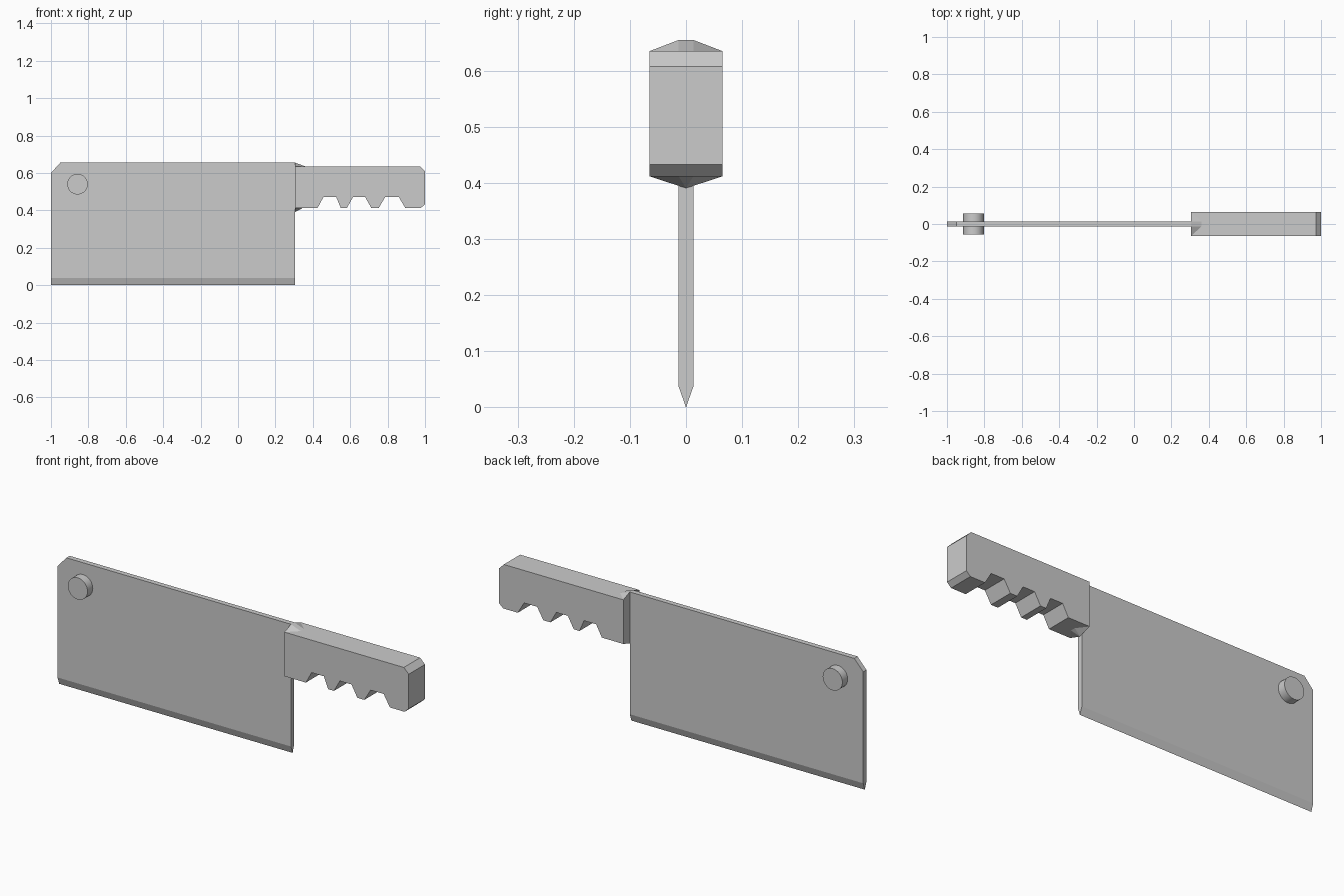
import bpy, bmesh, math
from mathutils import Matrix

if "Cube" in bpy.data.objects:
    bpy.data.objects.remove(bpy.data.objects["Cube"])


def finish(bm, name):
    bmesh.ops.recalc_face_normals(bm, faces=bm.faces)
    mesh = bpy.data.meshes.new(name)
    bm.to_mesh(mesh)
    bm.free()
    obj = bpy.data.objects.new(name, mesh)
    bpy.context.collection.objects.link(obj)
    return obj


def hull(name, points, open_z=None):
    """Convex solid around points; the flat face lying at open_z is left out."""
    bm = bmesh.new()
    for p in points:
        bm.verts.new(p)
    bmesh.ops.convex_hull(bm, input=bm.verts)
    bmesh.ops.dissolve_limit(bm, angle_limit=0.01, verts=bm.verts, edges=bm.edges)
    if open_z is not None:
        base = [f for f in bm.faces if all(abs(v.co.z - open_z) < 1e-4 for v in f.verts)]
        bmesh.ops.delete(bm, geom=base, context='FACES')
    return finish(bm, name)


def prism(name, outline, half):
    """Side outline (x, z) extruded through y."""
    bm = bmesh.new()
    face = bm.faces.new([bm.verts.new((x, -half, z)) for x, z in outline])
    new = bmesh.ops.extrude_face_region(bm, geom=[face])["geom"]
    bmesh.ops.translate(bm, vec=(0, 2 * half, 0),
                        verts=[v for v in new if isinstance(v, bmesh.types.BMVert)])
    return finish(bm, name)


T = 0.013    # blade half thickness
H = 0.065    # handle half thickness
X0 = 0.305   # joint between blade and handle

# Blade with clipped corner and sharpened lower edge
sides = [(-1, 0.037), (X0, 0.037), (X0, 0.655), (-0.95, 0.655), (-1, 0.60)]
hull("blade", [(x, y, z) for x, z in sides for y in (-T, T)]
     + [(-1, 0, 0), (X0, 0, 0)])

# Handle with finger notches
LOW, TOP = 0.412, 0.635
outline = [(X0, TOP), (X0, LOW)]
for a, b, c, d in [(0.425, 0.457, 0.525, 0.55),
                   (0.582, 0.615, 0.68, 0.713),
                   (0.752, 0.787, 0.86, 0.895)]:
    outline += [(a, LOW), (b, 0.471), (c, 0.471), (d, LOW)]
outline += [(0.977, LOW), (1, 0.433), (1, 0.608), (0.973, TOP)]
prism("handle", outline, H)

# Small sloped collars where the handle meets the blade
hull("upper_collar", [(X0, -H, TOP), (X0, H, TOP), (X0, -T, 0.655), (X0, T, 0.655),
                      (0.36, -T, TOP), (0.36, T, TOP)], TOP)
hull("lower_collar", [(X0, -H, LOW), (X0, H, LOW), (X0, -T, 0.395), (X0, T, 0.395),
                      (X0, 0, 0.391), (0.345, -T, LOW), (0.345, T, LOW)], LOW)

# Round peg through the blade corner
bm = bmesh.new()
bmesh.ops.create_cone(bm, cap_ends=True, segments=32, radius1=0.055, radius2=0.055,
                      depth=0.11,
                      matrix=Matrix.Translation((-0.858, 0, 0.54))
                      @ Matrix.Rotation(math.pi / 2, 4, 'X'))
peg = finish(bm, "peg")
bpy.context.view_layer.objects.active = peg
peg.select_set(True)
bpy.ops.object.shade_smooth_by_angle(angle=math.radians(30))
